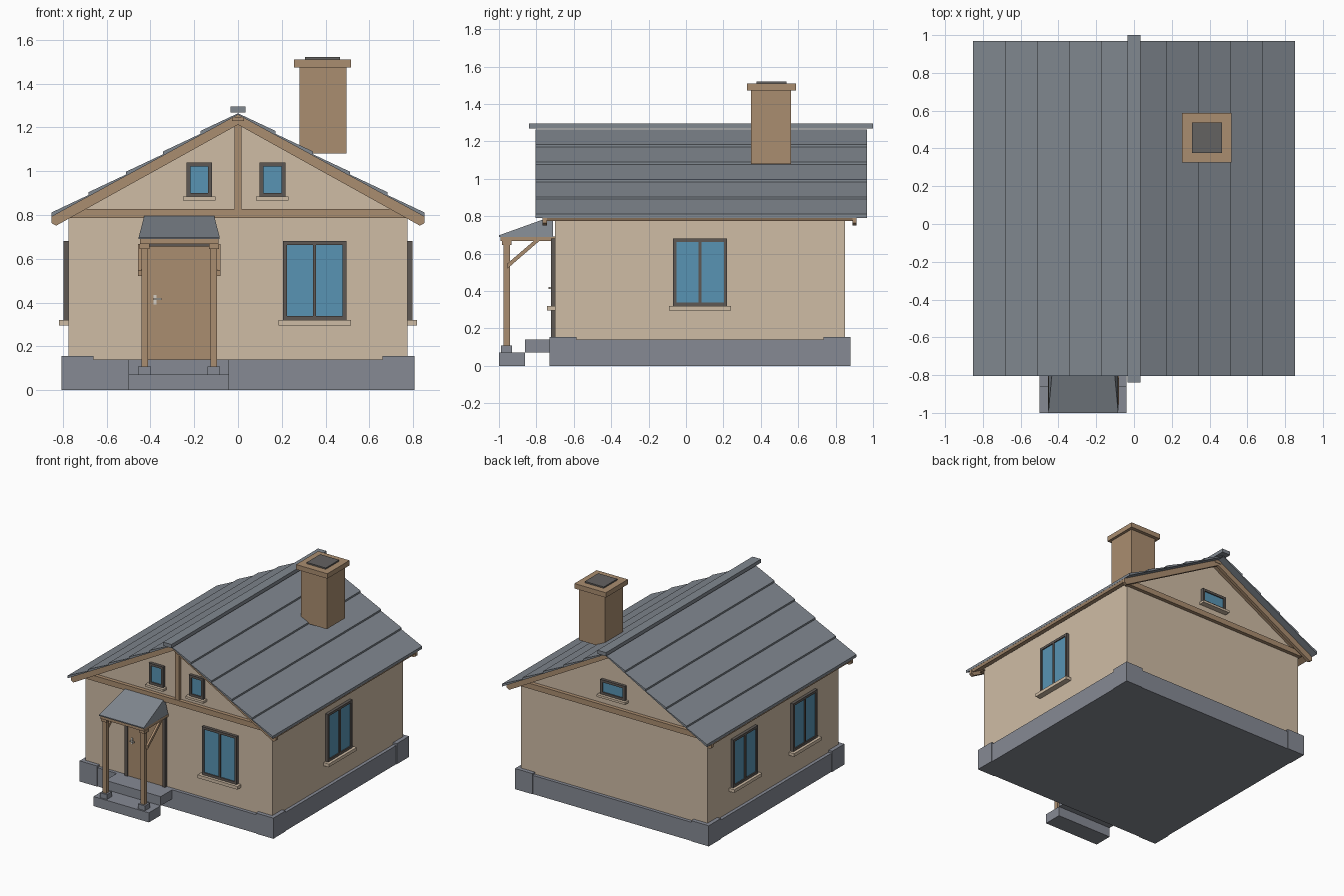
import bpy, bmesh, math
from mathutils import Vector

if "Cube" in bpy.data.objects:
    bpy.data.objects.remove(bpy.data.objects["Cube"])


def material(name, r, g, b):
    lin = lambda c: (c / 255 / 12.92) if c < 11 else ((c / 255 + 0.055) / 1.055) ** 2.4
    m = bpy.data.materials.new(name)
    m.diffuse_color = (lin(r), lin(g), lin(b), 1)
    m.use_nodes = True
    m.node_tree.nodes["Principled BSDF"].inputs["Base Color"].default_value = m.diffuse_color
    return m


PLASTER = material("plaster", 207, 188, 165)
WOOD = material("wood", 170, 141, 112)
STONE = material("stone", 134, 138, 148)
ROOF = material("roof_slate", 129, 136, 144)
GLASS = material("glass", 88, 148, 180)
FRAME = material("dark_frame", 94, 88, 84)
FLUE = material("flue", 100, 98, 97)
METAL = material("handle_metal", 212, 206, 196)


def solid(name, rings, mat):
    """Closed solid between two matching rings of points."""
    bm = bmesh.new()
    a, b = [[bm.verts.new(p) for p in r] for r in rings]
    bm.faces.new(a)
    bm.faces.new(b[::-1])
    for i in range(len(a)):
        j = (i + 1) % len(a)
        bm.faces.new((a[i], b[i], b[j], a[j]))
    bmesh.ops.recalc_face_normals(bm, faces=bm.faces)
    me = bpy.data.meshes.new(name)
    bm.to_mesh(me)
    bm.free()
    me.materials.append(mat)
    ob = bpy.data.objects.new(name, me)
    bpy.context.collection.objects.link(ob)
    return ob


def prism_y(name, xz, y0, y1, mat):
    return solid(name, [[(x, y, z) for x, z in xz] for y in (y0, y1)], mat)


def prism_x(name, yz, x0, x1, mat):
    return solid(name, [[(x, y, z) for y, z in yz] for x in (x0, x1)], mat)


def box(name, x0, x1, y0, y1, z0, z1, mat):
    return prism_y(name, [(x0, z0), (x1, z0), (x1, z1), (x0, z1)], y0, y1, mat)


WX, WY0, WY1 = 0.775, -0.70, 0.85   # wall planes
SLOPE = 0.547                       # roof fall per unit of x


def wall_box(name, side, u0, u1, d0, d1, z0, z1, mat):
    """Box on a wall: u runs along the wall, d outward from it."""
    if side == "front":
        box(name, u0, u1, WY0 - d1, WY0 - d0, z0, z1, mat)
    elif side == "back":
        box(name, u0, u1, WY1 + d0, WY1 + d1, z0, z1, mat)
    elif side == "right":
        box(name, WX + d0, WX + d1, u0, u1, z0, z1, mat)
    else:
        box(name, -WX - d1, -WX - d0, u0, u1, z0, z1, mat)


def window(name, side, u, w, z0, z1, mullion, sill=0.02, t=0.018):
    h = w / 2
    wall_box(name + "_glass", side, u - h + t, u + h - t, -0.005, 0.014, z0 + t, z1 - t, GLASS)
    for s, a, b in (("left", u - h, u - h + t), ("right", u + h - t, u + h)):
        wall_box(name + "_frame_" + s, side, a, b, -0.005, 0.022, z0, z1, FRAME)
    for s, a, b in (("bottom", z0, z0 + t), ("top", z1 - t, z1)):
        wall_box(name + "_frame_" + s, side, u - h + t, u + h - t, -0.005, 0.022, a, b, FRAME)
    if mullion:
        wall_box(name + "_mullion", side, u - 0.007, u + 0.007, -0.005, 0.022, z0 + t, z1 - t, FRAME)
    wall_box(name + "_sill", side, u - h - sill, u + h + sill, -0.005, 0.043,
             z0 - (0.024 if mullion else 0.017), z0, PLASTER)


# Foundation with raised corner blocks
box("foundation", -0.80, 0.80, -0.725, 0.875, 0, 0.14, STONE)
for sx in (-1, 1):
    x0, x1 = sorted((sx * 0.66, sx * 0.805))
    box("foundation_corner", x0, x1, -0.73, -0.585, 0, 0.155, STONE)
    box("foundation_corner", x0, x1, 0.735, 0.88, 0, 0.155, STONE)

# Walls with both gables
prism_y("walls", [(-WX, 0.13), (WX, 0.13), (WX, 0.808), (0, 1.232), (-WX, 0.808)], WY0, WY1, PLASTER)

# Roof: boarding, barge boards and lapped slate courses on each slope
for sx in (-1, 1):
    line = lambda x, off: (sx * x, 1.257 - SLOPE * x + off)
    prism_y("roof_boarding", [line(0, 0), line(0.85, 0), line(0.842, -0.022), line(0, -0.022)],
            -0.755, 0.905, WOOD)
    for y0, y1 in ((-0.768, -0.742), (0.89, 0.912)):
        prism_y("barge_board", [line(0, 0), line(0.852, 0), line(0.852, -0.028), line(0.83, -0.052), line(0, -0.045)],
                y0, y1, WOOD)
    for i in range(5):
        a, b = 0.17 * i, 0.17 * (i + 1)
        prism_y("slate_course", [line(a, 0), line(b + 0.002, 0), line(b + 0.002, 0.02), line(a, 0.007)],
                -0.805, 0.968, ROOF)
box("ridge_cap", -0.035, 0.035, -0.84, 1.0, 1.268, 1.295, ROOF)
box("ridge_beam", -0.028, 0.028, -0.775, 0.915, 1.228, 1.248, WOOD)

# Gable timbers
beam = [(-0.79, 0.785), (0.79, 0.785), (0.735, 0.826), (-0.735, 0.826)]
prism_y("front_tie_beam", beam, -0.728, -0.69, WOOD)
prism_y("back_tie_beam", beam, 0.84, 0.878, WOOD)
box("king_post", -0.016, 0.016, -0.725, -0.69, 0.82, 1.225, WOOD)

# Windows
window("front_window", "front", 0.35, 0.29, 0.32, 0.68, True)
window("front_gable_window", "front", -0.177, 0.118, 0.883, 1.04, False, 0.015)
window("front_gable_window", "front", 0.157, 0.118, 0.883, 1.04, False, 0.015)
window("back_gable_window", "back", 0.0, 0.205, 0.90, 1.01, False, 0.015)
window("right_window", "right", 0.075, 0.29, 0.32, 0.68, True)
window("left_window", "left", 0.43, 0.29, 0.32, 0.68, True)
window("left_window", "left", -0.28, 0.29, 0.32, 0.68, True)

# Door
PX = -0.2685                        # porch centre line
box("door", PX - 0.145, PX + 0.145, -0.712, -0.695, 0.14, 0.655, WOOD)
for s in (-1, 1):
    x0, x1 = sorted((PX + s * 0.145, PX + s * 0.168))
    box("door_frame_side", x0, x1, -0.722, -0.695, 0.14, 0.68, FRAME)
box("door_frame_top", PX - 0.145, PX + 0.145, -0.722, -0.695, 0.655, 0.68, FRAME)
box("door_handle_plate", -0.385, -0.373, -0.718, -0.71, 0.39, 0.435, METAL)
box("door_handle", -0.385, -0.35, -0.735, -0.727, 0.412, 0.421, METAL)
box("door_handle_stem", -0.383, -0.375, -0.73, -0.712, 0.412, 0.421, METAL)

# Steps
box("lower_step", -0.50, -0.04, -1.0, -0.86, 0, 0.072, STONE)
box("upper_step", -0.50, -0.04, -0.86, -0.72, 0.072, 0.14, STONE)

# Porch posts, bases, caps, braces and rails
for s in (-1, 1):
    c = PX + s * 0.158
    box("porch_post_base", c - 0.029, c + 0.029, -0.988, -0.93, 0.072, 0.108, STONE)
    box("porch_post", c - 0.015, c + 0.015, -0.975, -0.942, 0.108, 0.65, WOOD)
    box("porch_post_cap", c - 0.023, c + 0.023, -0.983, -0.934, 0.645, 0.668, WOOD)
    b0, b1 = sorted((c + s * 0.014, c + s * 0.03))
    prism_x("porch_brace", [(-0.955, 0.52), (-0.955, 0.547), (-0.815, 0.667), (-0.785, 0.667)], b0, b1, WOOD)
    r0, r1 = sorted((c - s * 0.02, c + s * 0.022))
    box("porch_side_rail", r0, r1, -0.965, -0.70, 0.667, 0.692, WOOD)
box("porch_front_rail", PX - 0.18, PX + 0.18, -0.992, -0.95, 0.667, 0.692, WOOD)

# Porch hipped lean-to roof
solid("porch_roof", [
    [(PX - 0.185, -1.0, 0.69), (PX - 0.185, -1.0, 0.698), (PX - 0.158, -0.71, 0.802), (PX - 0.185, -0.71, 0.69)],
    [(PX + 0.185, -1.0, 0.69), (PX + 0.185, -1.0, 0.698), (PX + 0.158, -0.71, 0.802), (PX + 0.185, -0.71, 0.69)],
], ROOF)

# Chimney
box("chimney_stack", 0.28, 0.495, 0.347, 0.562, 1.08, 1.475, WOOD)
box("chimney_cap", 0.255, 0.515, 0.325, 0.588, 1.473, 1.51, WOOD)
box("chimney_flue", 0.307, 0.465, 0.377, 0.537, 1.50, 1.52, FLUE)
